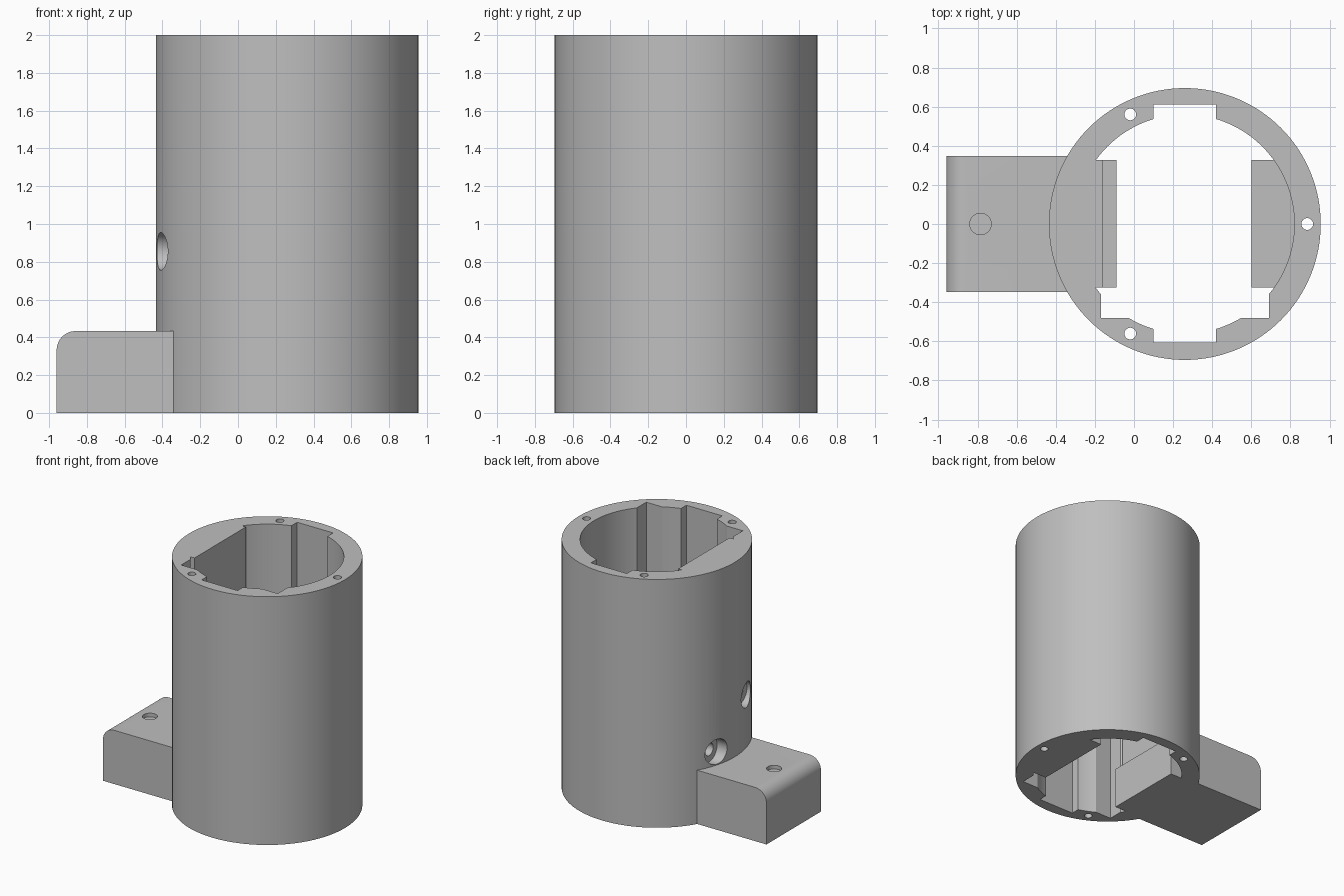
import bpy
import bmesh
from math import radians, cos, sin, pi
from mathutils import Matrix, Vector

if "Cube" in bpy.data.objects:
    bpy.data.objects.remove(bpy.data.objects["Cube"], do_unlink=True)

grey = bpy.data.materials.new("plain grey")
grey.use_nodes = True
COLOUR = (0.52, 0.52, 0.52, 1)
grey.diffuse_color = COLOUR
grey.node_tree.nodes["Principled BSDF"].inputs["Base Color"].default_value = COLOUR

CX = 0.26          # tube axis
HEIGHT = 2.0


def make(name, bm):
    mesh = bpy.data.meshes.new(name)
    bmesh.ops.recalc_face_normals(bm, faces=bm.faces)
    bm.to_mesh(mesh)
    bm.free()
    mesh.materials.append(grey)
    obj = bpy.data.objects.new(name, mesh)
    bpy.context.scene.collection.objects.link(obj)
    return obj


def box(name, x, y, z):
    bm = bmesh.new()
    bmesh.ops.create_cube(bm, size=1)
    for v in bm.verts:
        v.co = Vector(r[0] if c < 0 else r[1] for c, r in zip(v.co, (x, y, z)))
    return make(name, bm)


def rod(name, r, start, end, sides=32):
    a, b = Vector(start), Vector(end)
    turn = (b - a).to_track_quat("Z", "Y").to_matrix().to_4x4()
    bm = bmesh.new()
    bmesh.ops.create_cone(bm, cap_ends=True, segments=sides, radius1=r, radius2=r,
                          depth=(b - a).length,
                          matrix=Matrix.Translation((a + b) / 2) @ turn)
    return make(name, bm)


def combine(target, tool, operation):
    mod = target.modifiers.new(tool.name, "BOOLEAN")
    mod.operation, mod.solver, mod.object = operation, "EXACT", tool
    bpy.context.view_layer.objects.active = target
    bpy.ops.object.modifier_apply(modifier=mod.name)
    bpy.data.objects.remove(tool, do_unlink=True)


# Tube with bore, front/back slot and front pocket
body = rod("tube_housing", 0.695, (CX, 0, 0), (CX, 0, HEIGHT), 128)
through = (-0.1, HEIGHT + 0.1)
bore = rod("bore", 0.56, (CX, 0, through[0]), (CX, 0, through[1]), 128)
combine(body, bore, "DIFFERENCE")
combine(body, box("slot", (0.1, 0.42), (-0.605, 0.61), through), "DIFFERENCE")
combine(body, box("pocket", (-0.17, 0.69), (-0.48, -0.2), through), "DIFFERENCE")

# Flat inner pad and the two low ledges
width = (-0.325, 0.328)
combine(body, box("inner_pad", (-0.33, -0.16), width, (0, HEIGHT)), "UNION")
combine(body, box("left_ledge", (0.6, 0.84), width, (0, 0.33)), "UNION")
combine(body, box("right_ledge", (-0.31, -0.09), width, (0, 0.33)), "UNION")

# Side block with a rounded outer top edge
top, outer, r = 0.433, -0.96, 0.1
outline = [(-0.22, 0), (-0.22, top)]
for i in range(13):
    a = pi / 2 + i * pi / 24
    outline.append((outer + r + r * cos(a), top - r + r * sin(a)))
outline.append((outer, 0))
bm = bmesh.new()
face = bm.faces.new([bm.verts.new((x, -0.347, z)) for x, z in outline])
ext = bmesh.ops.extrude_face_region(bm, geom=[face])
bmesh.ops.translate(bm, vec=(0, 0.694, 0),
                    verts=[g for g in ext["geom"] if isinstance(g, bmesh.types.BMVert)])
combine(body, make("side_block", bm), "UNION")
combine(body, rod("dimple", 0.055, (-0.785, 0, top - 0.03), (-0.785, 0, top + 0.1)), "DIFFERENCE")

# Three long screw holes in the wall
for deg in (0, 116.5, -116.5):
    x, y = CX + 0.626 * cos(radians(deg)), 0.626 * sin(radians(deg))
    combine(body, rod("screw_hole", 0.03, (x, y, through[0]), (x, y, through[1])), "DIFFERENCE")

# Two counterbored cross holes above the block
for y, z in ((0.19, 0.54), (-0.19, 0.855)):
    combine(body, rod("counterbore", 0.1, (-0.6, y, z), (-0.34, y, z), 48), "DIFFERENCE")
    combine(body, rod("cross_hole", 0.05, (-0.6, y, z), (0, y, z)), "DIFFERENCE")

# Smooth round walls, sharp edges
bpy.ops.object.select_all(action="DESELECT")
body.select_set(True)
bpy.context.view_layer.objects.active = body
bpy.ops.object.shade_smooth_by_angle(angle=radians(25))
